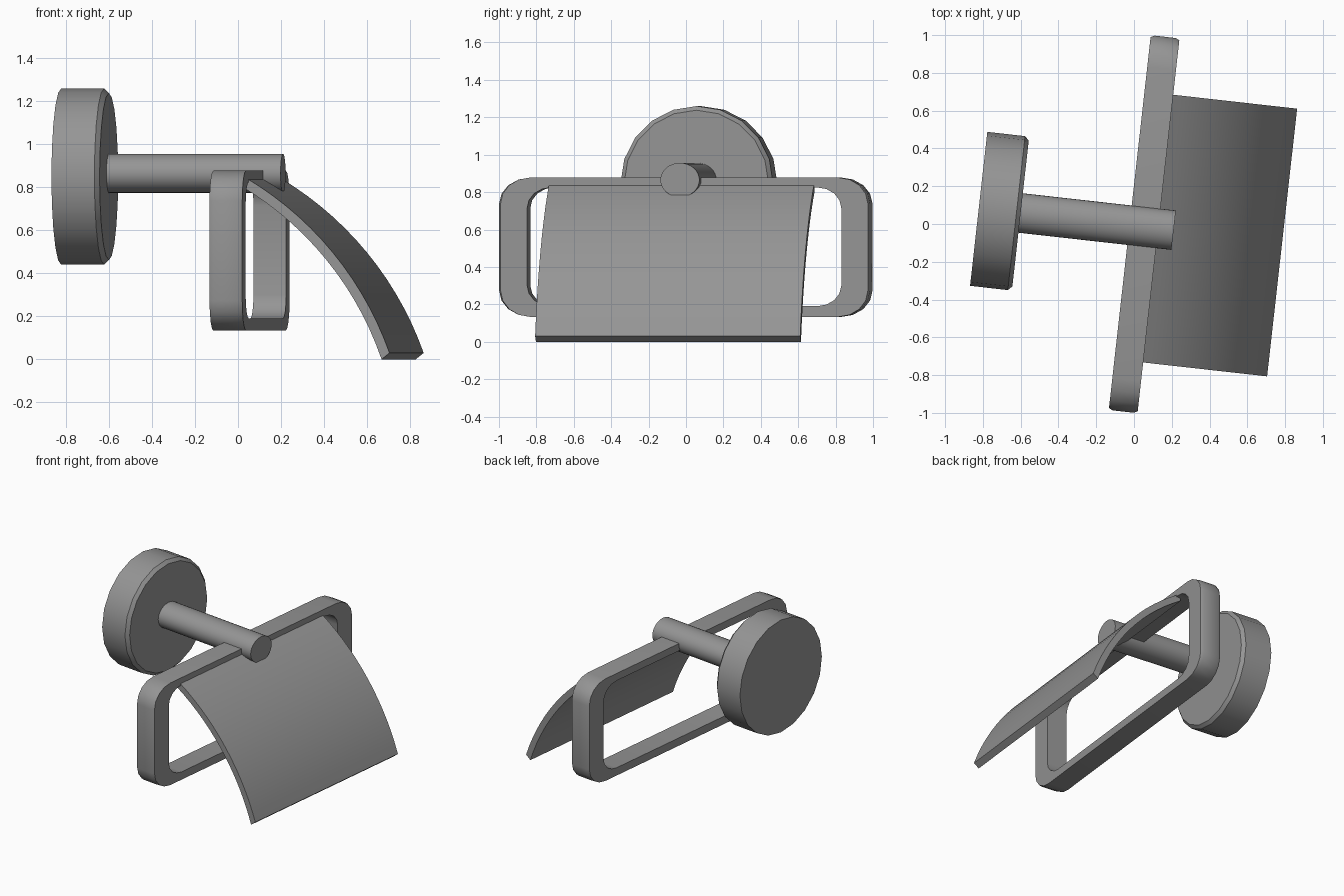
import bpy, bmesh, math
from mathutils import Matrix

if "Cube" in bpy.data.objects:
    bpy.data.objects.remove(bpy.data.objects["Cube"])

TURN = Matrix.Rotation(math.radians(-6.4), 4, 'Z')  # whole holder is turned slightly
METAL = bpy.data.materials.new("dark_grey_metal")
METAL.diffuse_color = (0.3, 0.3, 0.3, 1)
METAL.use_nodes = True
METAL.node_tree.nodes["Principled BSDF"].inputs["Base Color"].default_value = METAL.diffuse_color


def finish(name, bm):
    bmesh.ops.recalc_face_normals(bm, faces=bm.faces)
    mesh = bpy.data.meshes.new(name)
    bm.to_mesh(mesh)
    bm.free()
    mesh.transform(TURN)
    mesh.materials.append(METAL)
    ob = bpy.data.objects.new(name, mesh)
    bpy.context.collection.objects.link(ob)
    bpy.ops.object.select_all(action='DESELECT')
    ob.select_set(True)
    bpy.context.view_layer.objects.active = ob
    bpy.ops.object.shade_smooth_by_angle(angle=math.radians(32))
    return ob


def loft(bm, rings, closed_ends=True):
    """Skin a list of closed point rings."""
    vs = [[bm.verts.new(p) for p in r] for r in rings]
    for a, b in zip(vs, vs[1:]):
        n = len(a)
        for i in range(n):
            bm.faces.new((a[i], a[(i + 1) % n], b[(i + 1) % n], b[i]))
    if closed_ends:
        bm.faces.new(vs[0])
        bm.faces.new(vs[-1])


def ellipse(x, y, z, ry, rz, n):
    return [(x, y + ry * math.sin(2 * math.pi * i / n),
             z + rz * math.cos(2 * math.pi * i / n)) for i in range(n)]


def rounded_rect(x, y, hy, z0, z1, ry, rz, seg=4):
    pts = []
    corners = [(hy - ry, z1 - rz), (-hy + ry, z1 - rz),
               (-hy + ry, z0 + rz), (hy - ry, z0 + rz)]
    for k, (cy, cz) in enumerate(corners):
        for i in range(seg + 1):
            a = math.pi / 2 * (k + i / seg)
            pts.append((x, y + cy + ry * math.cos(a), cz + rz * math.sin(a)))
    return pts


# wall plate with a chamfered front rim
bm = bmesh.new()
loft(bm, [ellipse(x, -0.012, 0.85, r, r, 20)
          for x, r in ((-0.826, 0.41), (-0.625, 0.41), (-0.603, 0.388))])
finish("wall_plate", bm)

# support rod
bm = bmesh.new()
loft(bm, [ellipse(x, -0.009, 0.865, 0.105, 0.091, 32) for x in (-0.62, 0.212)])
finish("support_rod", bm)

# rectangular ring that carries the roll, with softened ends
bm = bmesh.new()
X0, X1, E = -0.023, 0.13, 0.02
outer = [rounded_rect(x, 0.005, 0.998 - d, 0.133, 0.878, 0.17 - d, 0.14)
         for x, d in ((X0, 0.01), (X0 + E, 0), (X1 - E, 0), (X1, 0.01))]
inner = [rounded_rect(x, 0.005, 0.845, 0.19, 0.825, 0.13, 0.11) for x in (X1, X0)]
loft(bm, outer + inner + outer[:1], closed_ends=False)
bmesh.ops.remove_doubles(bm, verts=bm.verts, dist=1e-5)
finish("roll_ring", bm)

# curved cover flap
bm = bmesh.new()
CX, CZ, N = -0.669, -0.49, 14


def arc(r, a0, a1):
    return [(CX + r * math.cos(math.radians(a0 + (a1 - a0) * i / N)),
             CZ + r * math.sin(math.radians(a0 + (a1 - a0) * i / N))) for i in range(N + 1)]


profile = arc(1.549, 59.5, 19.6) + arc(1.504, 59.5, 19.01)[::-1]
loft(bm, [[(x, y, z) for x, z in profile] for y in (-0.723, 0.703)])
finish("cover_flap", bm)
